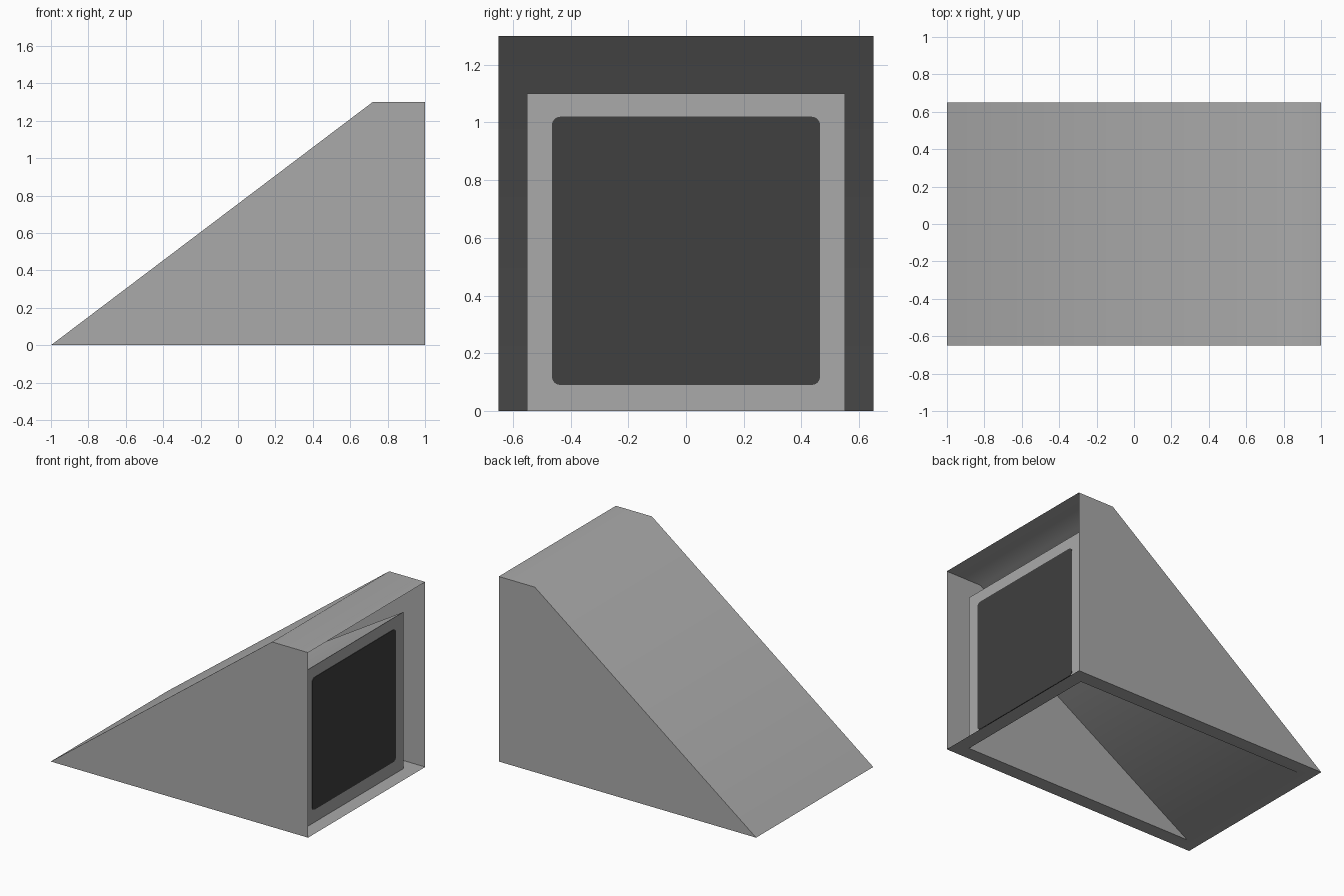
import bpy, bmesh, math

if "Cube" in bpy.data.objects:
    bpy.data.objects.remove(bpy.data.objects["Cube"])


def material(name, v):
    m = bpy.data.materials.new(name)
    m.diffuse_color = (v, v, v, 1)
    m.use_nodes = True
    m.node_tree.nodes["Principled BSDF"].inputs["Base Color"].default_value = m.diffuse_color
    return m


def finish(bm, name, mat):
    me = bpy.data.meshes.new(name)
    bm.to_mesh(me)
    bm.free()
    me.materials.append(mat)
    ob = bpy.data.objects.new(name, me)
    bpy.context.collection.objects.link(ob)
    return ob


grey = material("mid_grey", 0.40)
dark = material("dark_grey", 0.05)

# Wedge shell: open at the back (x = 1), with a hollow inner wedge and a bottom rim
outer_profile = [(-1, 0), (1, 0), (1, 1.3), (0.72, 1.3)]
inner_profile = [(-0.9, 0), (0.9, 0), (0.9, 1.1)]
bm = bmesh.new()


def side_pair(profile, half):
    return [[bm.verts.new((x, s * half, z)) for x, z in profile] for s in (-1, 1)]


of, ob_ = side_pair(outer_profile, 0.65)
nf, nb = side_pair(inner_profile, 0.55)

# outer sides, flat top and slope
bm.faces.new(of)
bm.faces.new(ob_[::-1])
for i, j in ((2, 3), (3, 0)):
    bm.faces.new((of[i], ob_[i], ob_[j], of[j])[::1])

# rim on the ground
outer_ring = [of[0], of[1], ob_[1], ob_[0]]
inner_ring = [nf[0], nf[1], nb[1], nb[0]]
for i in range(4):
    j = (i + 1) % 4
    bm.faces.new((outer_ring[i], inner_ring[i], inner_ring[j], outer_ring[j]))

# inner sides, back panel and inner slope
bm.faces.new(nf[::-1])
bm.faces.new(nb)
for i, j in ((1, 2), (2, 0)):
    bm.faces.new((nf[j], nb[j], nb[i], nf[i]))

shell = finish(bm, "wedge_shell", grey)

# Dark rounded plate showing on both sides of the back panel
bm = bmesh.new()
r, hy, z0, z1 = 0.03, 0.465, 0.09, 1.02
ring = []
for k, (cy, cz) in enumerate(((hy - r, z1 - r), (-hy + r, z1 - r),
                              (-hy + r, z0 + r), (hy - r, z0 + r))):
    for n in range(5):
        a = math.pi / 2 * (k + n / 4)
        ring.append(bm.verts.new((0.897, cy + r * math.cos(a), cz + r * math.sin(a))))
face = bm.faces.new(ring)
ext = bmesh.ops.extrude_face_region(bm, geom=[face])
bmesh.ops.translate(bm, vec=(0.006, 0, 0),
                    verts=[g for g in ext["geom"] if isinstance(g, bmesh.types.BMVert)])
bmesh.ops.recalc_face_normals(bm, faces=bm.faces)
finish(bm, "dark_panel", dark)

# Soft shading only across the bend between slope and top
bpy.ops.object.select_all(action='DESELECT')
shell.select_set(True)
bpy.context.view_layer.objects.active = shell
bpy.ops.object.shade_smooth_by_angle(angle=math.radians(45))
